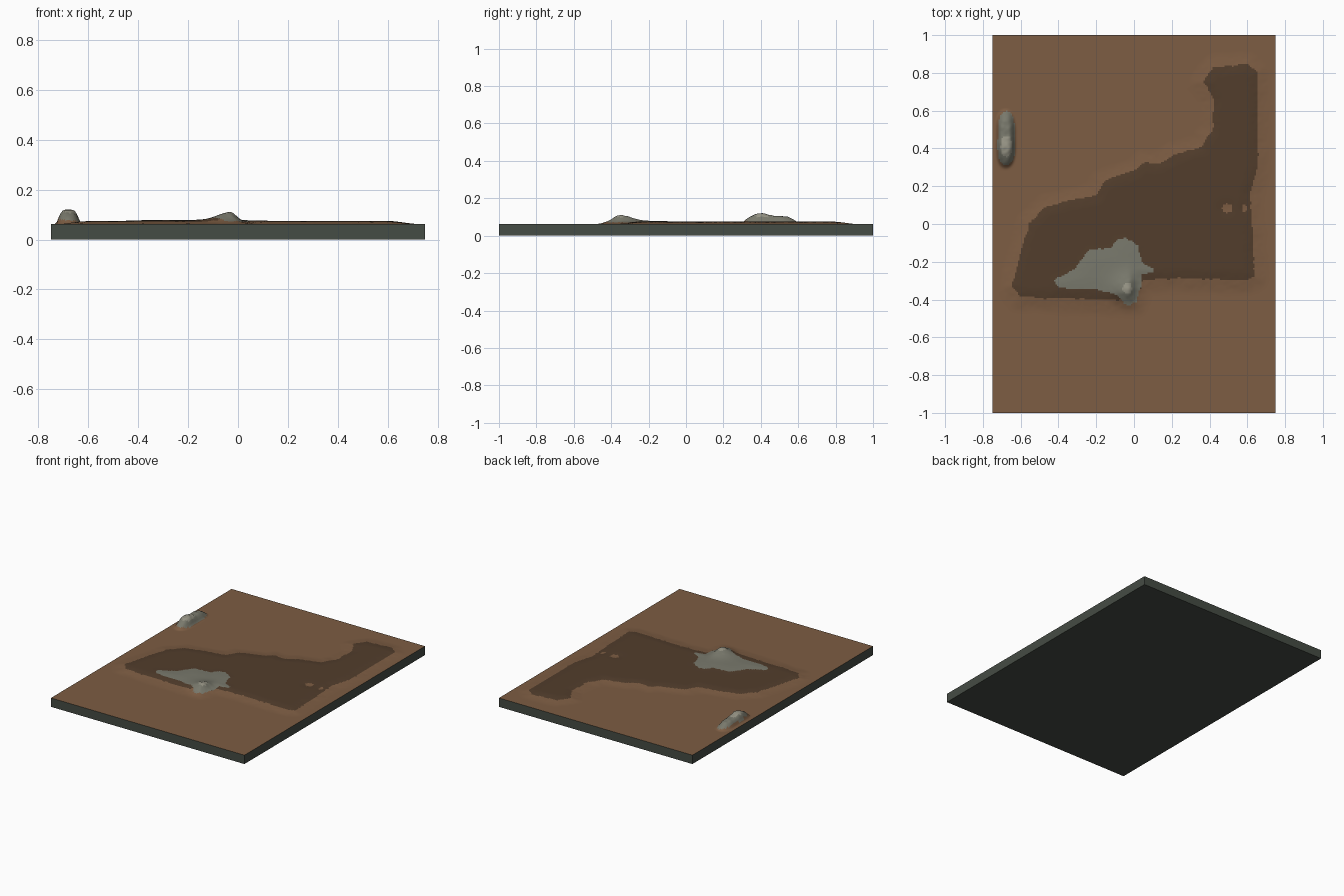
import bpy, bmesh, math
from mathutils import Vector, noise

if "Cube" in bpy.data.objects:
    bpy.data.objects.remove(bpy.data.objects["Cube"])

W, L, BASE = 0.75, 1.0, 0.062
NX, NY = 188, 250

# outlines of the raised mud plateau and the bare rock on it
PLATEAU = [(-.61, -.39), (-.65, -.33), (-.56, 0), (-.47, .09), (-.35, .12), (-.2, .15),
           (-.17, .22), (0, .28), (.05, .32), (.14, .32), (.2, .36), (.36, .41), (.41, .5),
           (.42, .66), (.36, .75), (.42, .83), (.6, .845), (.65, .8), (.65, .3), (.61, .15),
           (.635, -.28), (.6, -.3), (.2, -.29), (.04, -.3), (0, -.42), (-.06, -.41)]
ROCK = [(-.4, -.34), (-.43, -.3), (-.32, -.24), (-.24, -.14), (-.13, -.13), (-.1, -.09),
        (-.05, -.08), (.02, -.12), (.04, -.21), (.1, -.24), (.1, -.26), (.04, -.27),
        (.03, -.33), (.01, -.42), (-.04, -.435), (-.1, -.38), (-.2, -.35), (-.3, -.35)]


def signed_distance(x, y, poly):
    best, inside = 9.0, False
    ax, ay = poly[-1]
    for bx, by in poly:
        ex, ey, px, py = bx - ax, by - ay, x - ax, y - ay
        t = max(0, min(1, (px * ex + py * ey) / (ex * ex + ey * ey)))
        best = min(best, (px - t * ex) ** 2 + (py - t * ey) ** 2)
        if (ay > y) != (by > y) and x < ax + (y - ay) * ex / ey:
            inside = not inside
        ax, ay = bx, by
    return math.sqrt(best) * (1 if inside else -1)


def smooth(a, b, t):
    t = max(0, min(1, (t - a) / (b - a)))
    return t * t * (3 - 2 * t)


def bump(x, y, cx, cy, left, right, front, back):
    dx = (x - cx) / (left if x < cx else right)
    dy = (y - cy) / (front if y < cy else back)
    return math.exp(-dx * dx - dy * dy)


def stone_shape(x, y):
    # long boulder: rounded capsule, highest near its front end
    dx = (x + .68) / .052
    dy = (y - .45) / .155
    r = dx * dx + dy ** 4
    top = .036 + .022 * math.exp(-((y - .4) / .06) ** 2) + .007 * math.exp(-((y - .51) / .04) ** 2)
    return top * (1 - smooth(0, 1.15, r)) if r < 1.15 else 0


def terrain(x, y):
    n = noise.noise(Vector((x * 14, y * 14, 0)))
    fine = noise.noise(Vector((x * 45, y * 45, 3)))
    d = signed_distance(x, y, PLATEAU) + .009 * n + .005 * fine
    g = signed_distance(x, y, ROCK) + .006 * n + .004 * fine
    hole = bump(x, y, .49, .08, .04, .04, .035, .035) + .9 * bump(x, y, .58, .08, .02, .02, .03, .03)
    z = .013 * smooth(-.08, .06, d) + .004 * smooth(-.05, .08, g) - .003 * hole
    peak = bump(x, y, -.03, -.35, .075, .032, .055, .08)
    stone = stone_shape(x, y)
    z += .031 * peak + stone * (1 + .1 * fine)
    z += .0025 * fine * peak
    edge = smooth(0, .035, min(W - abs(x), L - abs(y)))
    if stone > .012 or g > 0:
        mat = 3 if stone > .045 or peak > .8 else 2
    else:
        mat = 1 if d > 0 and hole < .62 else 0
    return BASE + z * edge, mat


def material(name, rgb):
    m = bpy.data.materials.new(name)
    m.diffuse_color = (*rgb, 1)
    m.use_nodes = True
    m.node_tree.nodes["Principled BSDF"].inputs["Base Color"].default_value = m.diffuse_color
    return m


def make_object(name, bm, mats):
    me = bpy.data.meshes.new(name)
    bm.to_mesh(me)
    bm.free()
    ob = bpy.data.objects.new(name, me)
    bpy.context.collection.objects.link(ob)
    for m in mats:
        me.materials.append(m)
    return ob


# ground surface with plateau, rock peak and boulder
bm = bmesh.new()
rows, kinds = [], []
for j in range(NY + 1):
    row, kind = [], []
    for i in range(NX + 1):
        x, y = -W + 2 * W * i / NX, -L + 2 * L * j / NY
        z, k = terrain(x, y)
        row.append(bm.verts.new((x, y, z)))
        kind.append(k)
    rows.append(row)
    kinds.append(kind)
for j in range(NY):
    for i in range(NX):
        f = bm.faces.new((rows[j][i], rows[j][i + 1], rows[j + 1][i + 1], rows[j + 1][i]))
        f.material_index = kinds[j][i]
        f.smooth = True
make_object("ground_surface", bm, [
    material("earth", (.205, .109, .056)), material("mud", (.084, .047, .025)),
    material("stone", (.19, .19, .15)), material("pale_stone", (.3, .29, .23))])

# base slab, open where the ground covers it
bm = bmesh.new()
bmesh.ops.create_cube(bm, size=1)
for v in bm.verts:
    v.co = (v.co.x * 2 * W, v.co.y * 2 * L, (v.co.z + .5) * BASE)
bm.faces.ensure_lookup_table()
top = [f for f in bm.faces if f.normal.z > .9 or f.calc_center_median().z > BASE * .9]
bmesh.ops.delete(bm, geom=top, context='FACES_ONLY')
make_object("base_slab", bm, [material("slab", (.06, .072, .058))])
